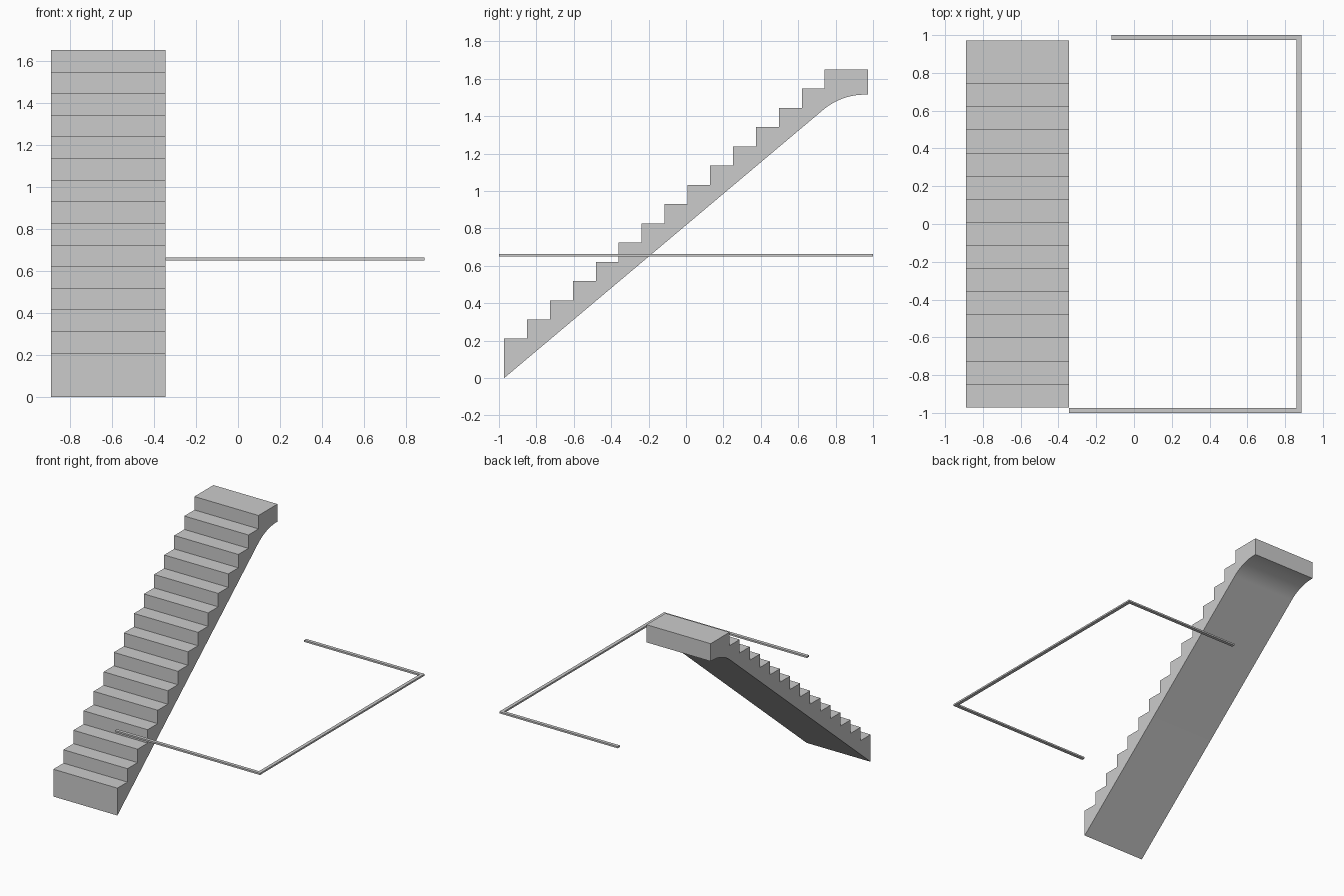
import bpy, bmesh, math
from mathutils import Vector

if "Cube" in bpy.data.objects:
    bpy.data.objects.remove(bpy.data.objects["Cube"])


def prism(name, points, offset):
    """Extrude a closed planar outline along offset."""
    bm = bmesh.new()
    face = bm.faces.new([bm.verts.new(p) for p in points])
    ext = bmesh.ops.extrude_face_region(bm, geom=[face])
    bmesh.ops.translate(bm, vec=Vector(offset),
                        verts=[v for v in ext["geom"] if isinstance(v, bmesh.types.BMVert)])
    bmesh.ops.recalc_face_normals(bm, faces=bm.faces[:])
    mesh = bpy.data.meshes.new(name)
    bm.to_mesh(mesh)
    bm.free()
    ob = bpy.data.objects.new(name, mesh)
    bpy.context.collection.objects.link(ob)
    return ob


# Staircase side profile: treads and risers
X0, X1 = -0.89, -0.345
Y0, Y1 = -0.972, 0.972
STEPS, RUN, RISE, FIRST = 15, 0.1224, 0.1029, 0.21
profile = [(Y0, 0.0)]
for i in range(STEPS):
    z = FIRST + i * RISE
    profile.append((Y0 + i * RUN, z))
    profile.append((Y0 + (i + 1) * RUN if i < STEPS - 1 else Y1, z))

# Landing underside, easing into the sloped soffit with an arc
UNDER, TAN = 1.515, 0.125
slope = math.atan2(RISE, RUN)
radius = TAN / math.tan(slope / 2)
arc_y = Y0 + UNDER / math.tan(slope) + TAN
profile.append((Y1, UNDER))
for k in range(17):
    a = slope * k / 16
    profile.append((arc_y - radius * math.sin(a), UNDER - radius * (1 - math.cos(a))))

stairs = prism("staircase", [(X0, y, z) for y, z in profile], (X1 - X0, 0, 0))
bpy.context.view_layer.objects.active = stairs
stairs.select_set(True)
bpy.ops.object.shade_smooth_by_angle(angle=math.radians(20))

# Thin U-shaped edge strip around the stairwell
W, XR = 0.026, 0.887
outline = [(X1, -1), (XR, -1), (XR, 1), (-0.12, 1),
           (-0.12, 1 - W), (XR - W, 1 - W), (XR - W, -1 + W), (X1, -1 + W)]
prism("stairwell_edge_strip", [(x, y, 0.651) for x, y in outline], (0, 0, 0.013))
